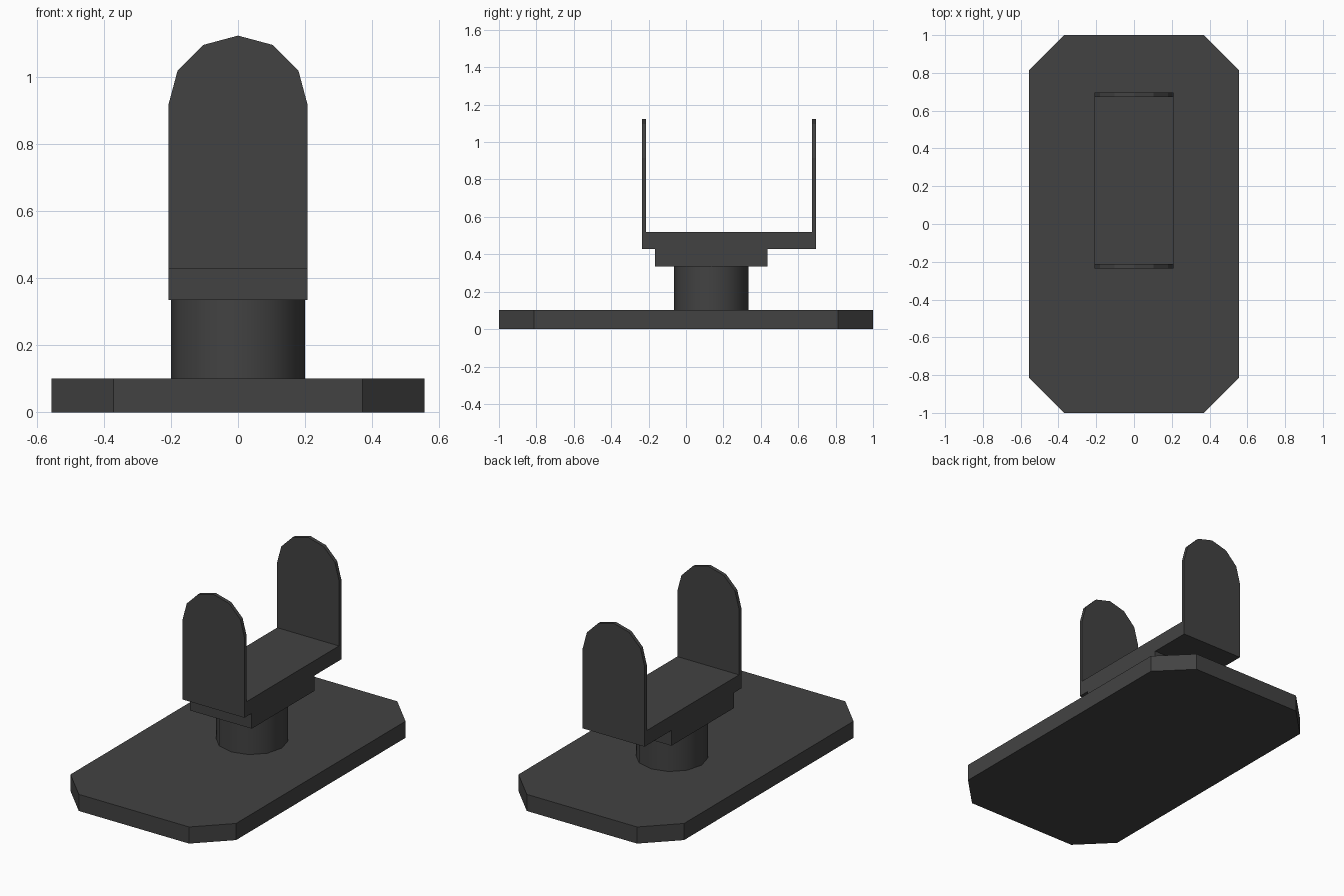
import bpy, bmesh, math
from mathutils import Vector

cube = bpy.data.objects.get("Cube")
if cube:
    bpy.data.objects.remove(cube, do_unlink=True)

# Single dark grey material
grey = bpy.data.materials.new("dark grey")
grey.use_nodes = True
colour = (0.055, 0.055, 0.055, 1)
grey.diffuse_color = colour
grey.node_tree.nodes["Principled BSDF"].inputs["Base Color"].default_value = colour


def prism(name, points, offset):
    """Extrude a flat outline of 3D points along an offset vector."""
    bm = bmesh.new()
    face = bm.faces.new([bm.verts.new(p) for p in points])
    ext = bmesh.ops.extrude_face_region(bm, geom=[face])["geom"]
    bmesh.ops.translate(bm, vec=Vector(offset),
                        verts=[v for v in ext if isinstance(v, bmesh.types.BMVert)])
    bmesh.ops.recalc_face_normals(bm, faces=bm.faces)
    mesh = bpy.data.meshes.new(name)
    bm.to_mesh(mesh)
    bm.free()
    mesh.materials.append(grey)
    obj = bpy.data.objects.new(name, mesh)
    bpy.context.collection.objects.link(obj)
    return obj


def block(name, half_x, y0, y1, z0, z1):
    outline = [(-half_x, y0, z0), (half_x, y0, z0), (half_x, y1, z0), (-half_x, y1, z0)]
    return prism(name, outline, (0, 0, z1 - z0))


# Base plate with clipped corners
W, L, C = 0.557, 1.0, 0.186
corners = [(W, L - C), (W - C, L), (C - W, L), (-W, L - C),
           (-W, C - L), (C - W, -L), (W - C, -L), (W, C - L)]
prism("base_plate", [(x, y, 0) for x, y in corners], (0, 0, 0.101))

# Twelve-sided post
STEP = math.pi / 6
ring = [(0.2 * math.cos(i * STEP), 0.135 + 0.2 * math.sin(i * STEP), 0.101)
        for i in range(12)]
post = prism("post", ring, (0, 0, 0.235))
bpy.context.view_layer.objects.active = post
post.select_set(True)
bpy.ops.object.shade_smooth_by_angle(angle=math.radians(35))
post.select_set(False)

# Mounting block and cradle floor
R, T = 0.208, 0.022
Y0, Y1 = -0.235, 0.695
block("mounting_block", R, -0.165, 0.437, 0.336, 0.429)
block("cradle_floor", R, Y0 + T, Y1 - T, 0.429, 0.519)

# Round-topped end plates
for name, y in (("front_end_plate", Y0), ("back_end_plate", Y1 - T)):
    arch = [(R * math.cos(i * STEP), y, 0.916 + R * math.sin(i * STEP)) for i in range(7)]
    prism(name, [(-R, y, 0.429), (R, y, 0.429)] + arch, (0, T, 0))
